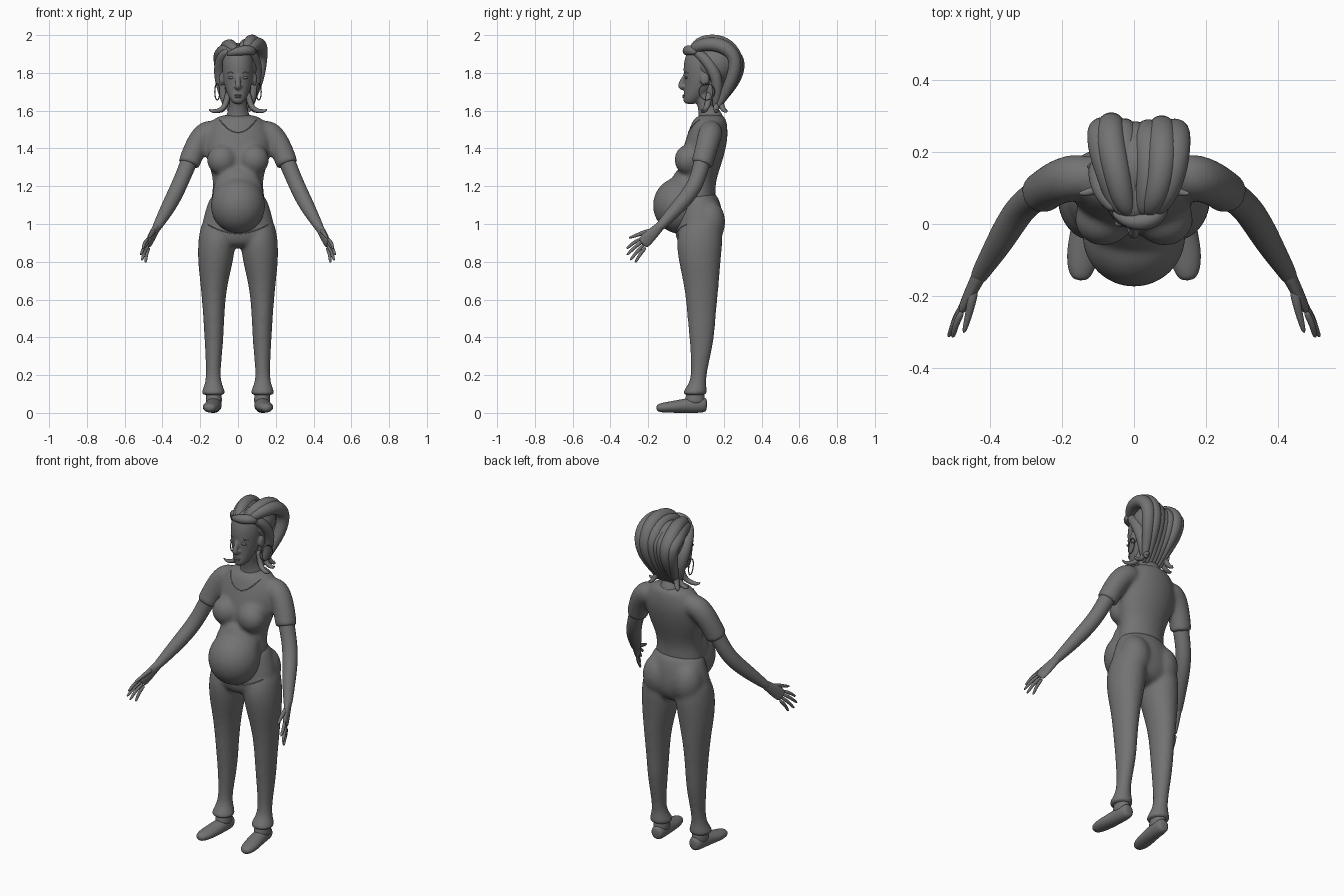
import bpy, bmesh, math
from mathutils import Vector, Matrix

SIDES = 16
GREY = bpy.data.materials.new("dark_grey")
GREY.diffuse_color = (.17, .17, .17, 1)


def skin(bm, rings):
    # bridge rings of points into a closed tube
    vs = [[bm.verts.new(p) for p in r] for r in rings]
    n = len(vs[0])
    for a, b in zip(vs, vs[1:]):
        for i in range(n):
            j = (i + 1) % n
            bm.faces.new((a[i], a[j], b[j], b[i]))
    bm.faces.new(vs[0][::-1])
    bm.faces.new(vs[-1])


def loft(bm, rows, s=1):
    # rows of (z, x0, x1, y0, y1): horizontal elliptical sections
    rings = []
    for z, x0, x1, y0, y1 in rows:
        ring = []
        for i in range(SIDES):
            a = math.tau * i / SIDES
            ring.append((s * ((x0 + x1) / 2 + (x1 - x0) * .515 * math.cos(a)),
                         (y0 + y1) / 2 + (y1 - y0) * .515 * math.sin(a), z))
        rings.append(ring)
    skin(bm, rings)


def tube(bm, pts, radii, ref=(1, 0, 0), s=1, sides=12):
    # sweep along a path; a radius may be a pair (along ref, across ref)
    pts = [Vector(p) for p in pts]
    rings = []
    for k, p in enumerate(pts):
        t = (pts[min(k + 1, len(pts) - 1)] - pts[max(k - 1, 0)]).normalized()
        u = Vector(ref)
        u = (u - t * u.dot(t)).normalized()
        v = t.cross(u)
        r = radii[k]
        ru, rv = r if isinstance(r, tuple) else (r, r)
        ring = []
        for i in range(sides):
            a = math.tau * i / sides
            q = p + u * ru * 1.02 * math.cos(a) + v * rv * 1.02 * math.sin(a)
            ring.append((s * q.x, q.y, q.z))
        rings.append(ring)
    skin(bm, rings)


def ball(bm, c, r):
    m = Matrix.Translation(c) @ Matrix.Diagonal((*r, 1))
    bmesh.ops.create_uvsphere(bm, u_segments=20, v_segments=12, radius=1, matrix=m)


def finish(name, bm, subdiv=2, mirror=False, voxel=0, smooth=6):
    bmesh.ops.recalc_face_normals(bm, faces=bm.faces[:])
    for f in bm.faces:
        f.smooth = True
    me = bpy.data.meshes.new(name)
    bm.to_mesh(me)
    bm.free()
    me.materials.append(GREY)
    ob = bpy.data.objects.new(name, me)
    bpy.context.collection.objects.link(ob)
    if mirror:
        ob.modifiers.new("mirror", 'MIRROR').use_mirror_merge = False
    if subdiv:
        ob.modifiers.new("subdivide", 'SUBSURF').levels = subdiv
        ob.modifiers["subdivide"].render_levels = subdiv
    if voxel:
        m = ob.modifiers.new("blend", 'REMESH')
        m.mode, m.voxel_size, m.use_smooth_shade = 'VOXEL', voxel, True
        m = ob.modifiers.new("soften", 'SMOOTH')
        m.factor, m.iterations = .5, smooth
    return ob


# shirt: torso, bust, belly and sleeves blended together
bm = bmesh.new()
torso = [(1.582, .09, .065, .20), (1.55, .14, .035, .215), (1.48, .175, .01, .222),
         (1.42, .175, -.01, .215), (1.34, .165, -.025, .195), (1.27, .138, -.025, .17),
         (1.2, .13, -.03, .153), (1.14, .142, -.04, .158), (1.08, .14, -.04, .15)]
loft(bm, [(z, -w, w, a, b) for z, w, a, b in torso])
ball(bm, (0, -.03, 1.098), (.148, .149, .152))
ball(bm, (0, 0, 1.16), (.138, .09, .15))
for s in (1, -1):
    ball(bm, (s * .085, .012, 1.34), (.082, .075, .082))
    tube(bm, [(.1, .14, 1.505), (.18, .13, 1.485), (.225, .11, 1.41), (.25, .092, 1.345),
              (.261, .083, 1.315), (.262, .082, 1.312)],
         [.06, .068, .062, .06, .061, .06], s=s)
shirt = finish("shirt", bm, voxel=.009, smooth=24)

# trousers: pelvis, buttocks and flared legs blended together
bm = bmesh.new()
pelvis = [(1.185, .132, -.03, .155), (1.1, .163, -.04, .187), (1.0, .192, -.06, .2),
          (.93, .192, -.055, .188), (.87, .1, -.03, .14)]
loft(bm, [(z, -w, w, a, b) for z, w, a, b in pelvis])
leg = [(1.03, .04, .18, 0, .17), (.98, .02, .2, -.035, .19), (.9, .012, .212, -.052, .193),
       (.8, .027, .212, -.037, .182), (.7, .052, .2, -.015, .175), (.6, .067, .191, 0, .166),
       (.5, .073, .183, .008, .156), (.4, .077, .178, .018, .15), (.3, .085, .172, .025, .13),
       (.2, .094, .168, .028, .108), (.15, .085, .176, .013, .106),
       (.11, .066, .194, -.02, .112), (.09, .066, .194, -.02, .112)]
for s in (1, -1):
    loft(bm, leg, s)
    ball(bm, (s * .095, .12, 1.01), (.09, .09, .12))
trousers = finish("trousers", bm, voxel=.009, smooth=18)


# raised seams laid on the cloth: neckline and waistband
def seam(name, target, half, z0, rise):
    bpy.context.view_layer.update()
    ev = target.evaluated_get(bpy.context.evaluated_depsgraph_get())
    pts = []
    for i in range(41):
        u = i / 20 - 1
        hit, loc, _, _ = ev.ray_cast((half * u, -1, z0 + rise * u * u), (0, 1, 0))
        if hit:
            pts.append(loc.copy())
    if len(pts) > 2:
        bm = bmesh.new()
        tube(bm, pts, [.003] * len(pts), ref=(0, 0, 1), sides=6)
        finish(name, bm, 1)


seam("neckline", shirt, .1, 1.485, .07)
seam("waistband", trousers, .165, .95, .05)

# bare arms
bm = bmesh.new()
tube(bm, [(.225, .11, 1.42), (.255, .088, 1.34), (.288, .068, 1.26), (.318, .04, 1.19),
          (.35, -.01, 1.125), (.385, -.07, 1.06), (.42, -.125, 1.0), (.44, -.16, .965)],
     [.045, .046, .043, .043, .042, .036, .027, .022])
finish("arms", bm, mirror=True)

# hands: palm, four fanned fingers and thumb
bm = bmesh.new()
fan = Vector((.01, -.045, .07)).normalized()
tube(bm, [(.42, -.125, 1.0), (.437, -.155, .97), (.456, -.193, .935), (.47, -.22, .907), (.477, -.232, .893)],
     [(.024, .022), (.027, .02), (.036, .017), (.036, .014), (.03, .011)], ref=fan)
palm_end = Vector((.473, -.225, .9))
tips = [((.505, -.315, .87), .027), ((.516, -.314, .836), .009),
        ((.51, -.296, .808), -.009), ((.49, -.27, .795), -.026)]
for tip, off in tips:
    a, b = palm_end + fan * off, Vector(tip)
    knuckle = a.lerp(b, .5) + Vector((.006, -.003, .003))
    tube(bm, [a, knuckle, a.lerp(b, .85), b], [.011, .0095, .008, .005], ref=fan, sides=8)
tube(bm, [(.444, -.175, .965), (.452, -.22, .957), (.462, -.262, .94), (.474, -.305, .925)],
     [.016, .013, .0105, .006], ref=(0, 0, 1), sides=8)
finish("hands", bm, mirror=True)

# shoes
bm = bmesh.new()
tube(bm, [(.123, .112, .042), (.124, .095, .043), (.127, .04, .042), (.133, -.02, .036),
          (.142, -.08, .031), (.148, -.13, .027), (.15, -.158, .026)],
     [(.03, .025), (.043, .04), (.043, .042), (.037, .044), (.031, .047), (.026, .038), (.016, .02)],
     ref=(0, 0, 1))
tube(bm, [(.127, .045, .04), (.128, .048, .08), (.129, .053, .13)], [(.046, .058), (.043, .052), (.038, .044)])
finish("shoes", bm, mirror=True)

# neck and head with nose and ears
bm = bmesh.new()
tube(bm, [(0, .135, 1.52), (0, .128, 1.575), (0, .11, 1.62), (0, .095, 1.67), (0, .09, 1.72)],
     [.085, .063, .047, .047, .05])
head = [(1.634, .02, -.002, .05), (1.65, .036, -.016, .07), (1.68, .052, -.012, .11),
        (1.72, .068, -.008, .15), (1.78, .081, -.01, .18), (1.84, .085, -.014, .19),
        (1.9, .078, 0, .18), (1.95, .05, .03, .15)]
loft(bm, [(z, -w, w, a, b) for z, w, a, b in head])
tube(bm, [(0, .002, 1.8), (0, -.012, 1.775), (0, -.027, 1.745), (0, -.032, 1.725), (0, -.008, 1.713)],
     [.008, .011, .014, .016, .01])
for s in (1, -1):
    ball(bm, (s * .012, -.016, 1.727), (.01, .011, .008))
    ball(bm, (s * .088, .1, 1.765), (.013, .026, .036))
finish("head", bm, voxel=.006, smooth=3)

# facial features
bm = bmesh.new()
ball(bm, (.037, .001, 1.775), (.017, .008, .007))
tube(bm, [(.016, -.007, 1.797), (.036, -.004, 1.804), (.06, .015, 1.798)], [.003, .004, .002],
     ref=(0, 0, 1), sides=6)
finish("eyes_and_brows", bm, 1, mirror=True)
bm = bmesh.new()
ball(bm, (0, -.011, 1.681), (.02, .008, .005))
ball(bm, (0, -.011, 1.672), (.016, .009, .006))
finish("lips", bm, 0)

# swept-back hair: core mass covered by locks fanning into two lobes
bm = bmesh.new()
ball(bm, (.01, .155, 1.85), (.105, .12, .11))
ball(bm, (0, .15, 1.72), (.07, .06, .12))
# (x, top height, back depth) of each lock
locks = [(-.092, 1.915, .275), (-.066, 1.942, .29), (-.03, 1.92, .272), (.005, 1.915, .262),
         (.042, 1.945, .268), (.08, 1.968, .28), (.118, 1.952, .27)]
for x, top, back in locks:
    tube(bm, [(.3 * x + .01, .025, 1.91), (.6 * x + .01, .06, top - .008), (.85 * x + .01, .14, top + .006),
              (x, .225, top - .02), (x, back, 1.865), (.9 * x, back - .025, 1.765),
              (.65 * x, .2, 1.68), (.5 * x, .15, 1.59)],
         [.018, .032, .039, .042, .038, .034, .025, .012])
for s in (1, -1):
    # side locks behind the ears
    tube(bm, [(.05, .035, 1.92), (.09, .09, 1.89), (.1, .16, 1.8), (.08, .17, 1.7), (.06, .15, 1.61)],
         [.016, .03, .034, .028, .015], s=s)
    # flicked ends at the nape
    for y0, x1, y1 in ((.12, .155, .085), (.16, .13, .16), (.18, .09, .215)):
        tube(bm, [(.05, y0, 1.7), (.062, y0, 1.645), (.08, .5 * (y0 + y1), 1.603),
                  (.6 * x1 + .045, y1, 1.592), (x1, y1, 1.61)],
             [.018, .018, .016, .011, .003], ref=(0, 1, 0), s=s, sides=8)
finish("hair", bm)

# rolled fringe
bm = bmesh.new()
tube(bm, [(-.06, .035, 1.895), (-.03, .012, 1.908), (.015, .002, 1.918), (.06, .015, 1.922), (.09, .06, 1.91)],
     [.008, .018, .026, .028, .018], ref=(0, 0, 1))
finish("fringe", bm)

# hoop earrings
bm = bmesh.new()
hoop = []
for i in range(32):
    a, d = math.tau * i / 32, Vector((.3, .95, 0))
    rad = d * math.cos(a) + Vector((0, 0, math.sin(a)))
    side = Vector((.95, -.3, 0))
    hoop.append([bm.verts.new(Vector((.11, .11, 1.7)) + rad * (.043 + .003 * math.cos(b)) + side * .003 * math.sin(b))
                 for b in (k * math.tau / 6 for k in range(6))])
for i in range(32):
    for k in range(6):
        j, m = (i + 1) % 32, (k + 1) % 6
        bm.faces.new((hoop[i][k], hoop[j][k], hoop[j][m], hoop[i][m]))
finish("earrings", bm, 0, mirror=True)
